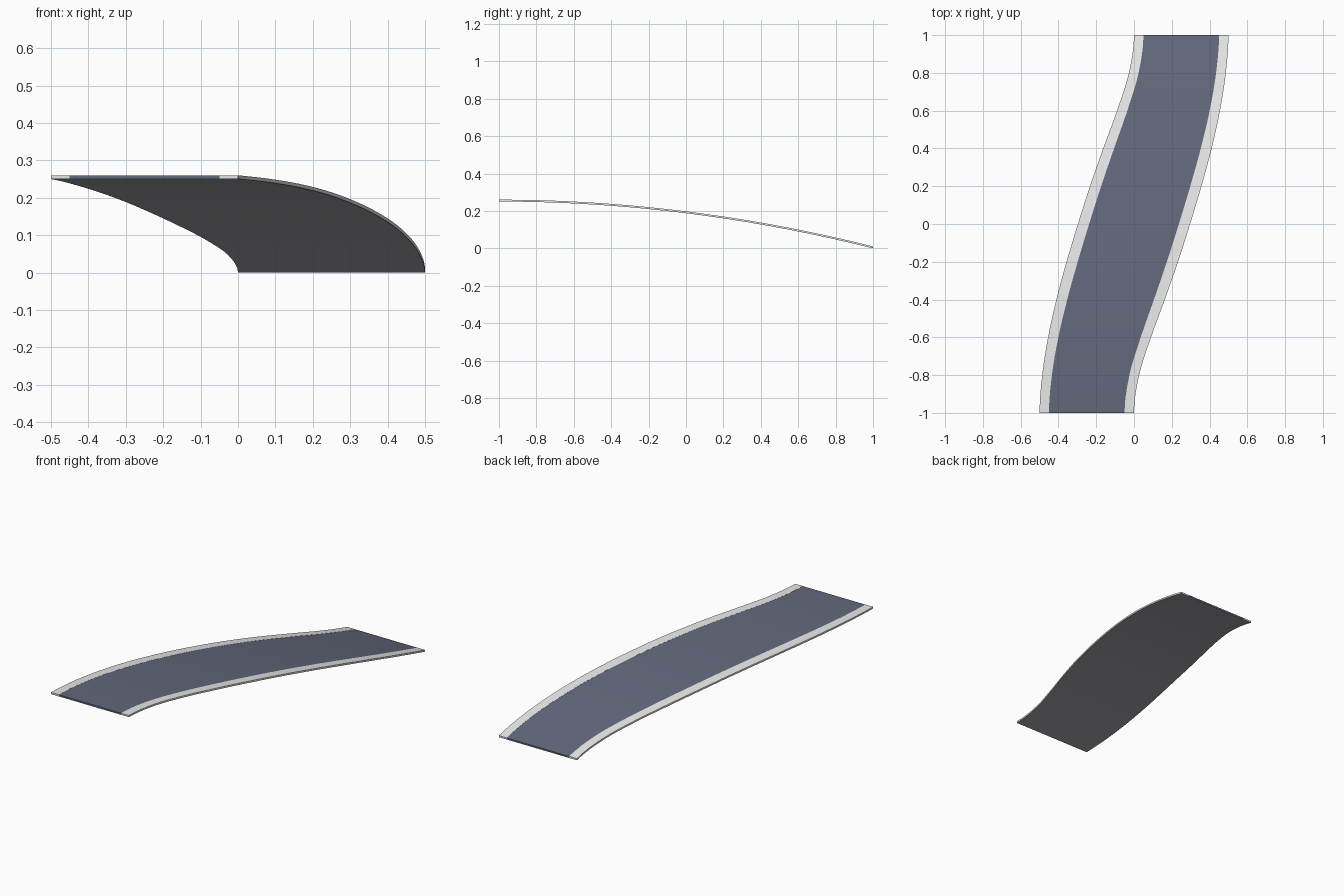
import bpy, bmesh, math

if "Cube" in bpy.data.objects:
    bpy.data.objects.remove(bpy.data.objects["Cube"])

# Right edge of the road: x at y = -1, -0.8 ... 1 (left edge is its half-turn)
EDGE = [0, .027, .09, .163, .233, .297, .357, .411, .455, .486, .5]
STEPS = 40


def material(name, rgb):
    m = bpy.data.materials.new(name)
    m.diffuse_color = (*rgb, 1)
    m.use_nodes = True
    m.node_tree.nodes["Principled BSDF"].inputs["Base Color"].default_value = m.diffuse_color
    return m


def right_edge(y):
    """Smooth curve through EDGE, level at both ends."""
    f = (y + 1) * 5
    i = min(int(f + 1e-6), 9)
    t = f - i
    a = EDGE[abs(i - 1)]
    b, c = EDGE[i], EDGE[i + 1]
    d = EDGE[i + 2] if i < 9 else EDGE[9]
    return b + .5 * t * (c - a + t * (2 * a - 5 * b + 4 * c - d + t * (3 * (b - c) + d - a)))


def left_edge(y):
    return -right_edge(-y)


def slope(y):
    """Underside height: level at the front, falling towards the back."""
    return .25 * (1 - ((y + 1) / 2) ** 2)


def sweep(name, s0, s1, z0, z1, mat):
    """Rectangular strip between width fractions s0..s1 along the road."""
    bm = bmesh.new()
    rings = []
    for k in range(STEPS + 1):
        y = -1 + 2 * k / STEPS
        l, r, h = left_edge(y), right_edge(y), slope(y)
        rings.append([bm.verts.new((l + (r - l) * s, y, h + z))
                      for s, z in ((s0, z0), (s1, z0), (s1, z1), (s0, z1))])
    for p, q in zip(rings, rings[1:]):
        for j in range(4):
            n = (j + 1) % 4
            bm.faces.new((p[j], p[n], q[n], q[j]))
    bm.faces.new(rings[0])
    bm.faces.new(rings[-1][::-1])
    bmesh.ops.recalc_face_normals(bm, faces=bm.faces)
    me = bpy.data.meshes.new(name)
    bm.to_mesh(me)
    bm.free()
    me.materials.append(mat)
    ob = bpy.data.objects.new(name, me)
    bpy.context.collection.objects.link(ob)
    bpy.ops.object.select_all(action='DESELECT')
    ob.select_set(True)
    bpy.context.view_layer.objects.active = ob
    bpy.ops.object.shade_smooth_by_angle(angle=math.radians(30))


asphalt = material("asphalt blue grey", (.122, .138, .198))
kerb = material("kerb light grey", (.8, .8, .8))
base = material("base mid grey", (.41, .41, .44))

# Slab, driving surface and the two nearly flush kerbs
sweep("base_slab", 0, 1, 0, .002, base)
sweep("road_surface", .1, .9, .002, .0095, asphalt)
sweep("left_kerb", 0, .1, .002, .01, kerb)
sweep("right_kerb", .9, 1, .002, .01, kerb)
